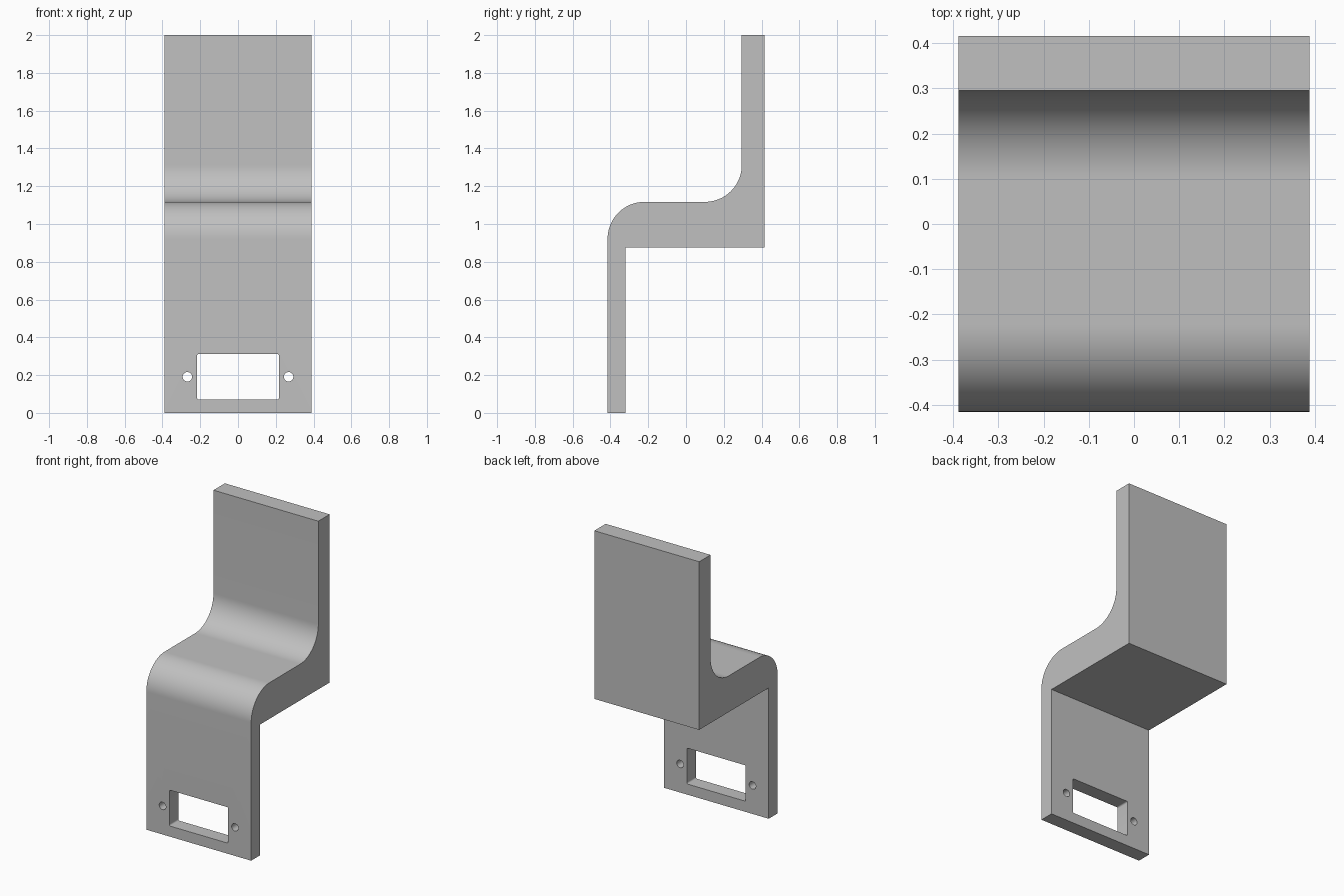
import bpy
import bmesh
import math
from mathutils import Vector

cube = bpy.data.objects.get("Cube")
if cube:
    bpy.data.objects.remove(cube, do_unlink=True)

WIDTH = 0.776
BACK, FRONT = 0.415, -0.415
SHELF_TOP, SHELF_BOTTOM = 1.117, 0.875
BEND = 0.195

grey = bpy.data.materials.new("plain_grey")
grey.use_nodes = True
grey.diffuse_color = (0.53, 0.53, 0.53, 1)
grey.node_tree.nodes["Principled BSDF"].inputs["Base Color"].default_value = grey.diffuse_color


def arc(cx, cy, r, start, end, steps):
    """Points along a circular arc, angles in degrees."""
    angles = [math.radians(start + (end - start) * i / steps) for i in range(steps + 1)]
    return [(cx + r * math.cos(a), cy + r * math.sin(a)) for a in angles]


def prism(name, outline, to_3d, direction):
    """Extrude a closed outline along a direction into a solid."""
    bm = bmesh.new()
    face = bm.faces.new([bm.verts.new(to_3d(u, v)) for u, v in outline])
    ext = bmesh.ops.extrude_face_region(bm, geom=[face])
    moved = [g for g in ext["geom"] if isinstance(g, bmesh.types.BMVert)]
    bmesh.ops.translate(bm, verts=moved, vec=Vector(direction))
    bmesh.ops.recalc_face_normals(bm, faces=bm.faces)
    mesh = bpy.data.meshes.new(name)
    bm.to_mesh(mesh)
    bm.free()
    mesh.materials.append(grey)
    obj = bpy.data.objects.new(name, mesh)
    bpy.context.collection.objects.link(obj)
    return obj


def cutter(name, outline):
    """Solid passing through the lower plate from front to back."""
    obj = prism(name, outline, lambda x, z: (x, FRONT - 0.1, z), (0, 0.3, 0))
    obj.hide_render = True
    return obj


# Stepped side profile with a rounded outer bend and a rounded inner bend
profile = [(-0.32, 0), (-0.32, SHELF_BOTTOM), (BACK, SHELF_BOTTOM), (BACK, 2), (0.295, 2)]
profile += arc(0.295 - BEND, SHELF_TOP + BEND, BEND, 0, -90, 24)
profile += arc(FRONT + BEND, SHELF_TOP - BEND, BEND, 90, 180, 24)
profile.append((FRONT, 0))
bracket = prism("stepped_bracket", profile, lambda y, z: (-WIDTH / 2, y, z), (WIDTH, 0, 0))

# Rectangular window with slightly rounded corners
half_w, half_h, r = 0.218, 0.12, 0.01
window = []
for sx, sz, start in ((1, 1, 0), (-1, 1, 90), (-1, -1, 180), (1, -1, 270)):
    window += arc(sx * (half_w - r), 0.191 + sz * (half_h - r), r, start, start + 90, 4)
cutters = [cutter("window_cutter", window)]

# Screw holes on either side of the window
for side, x in (("left", 0.268), ("right", -0.268)):
    cutters.append(cutter(side + "_hole_cutter", arc(x, 0.191, 0.025, 0, 345, 23)))

# Cut the openings and bake them into the bracket
for c in cutters:
    mod = bracket.modifiers.new(c.name, "BOOLEAN")
    mod.operation = "DIFFERENCE"
    mod.solver = "EXACT"
    mod.object = c
bpy.context.view_layer.update()
cut_mesh = bpy.data.meshes.new_from_object(bracket.evaluated_get(bpy.context.evaluated_depsgraph_get()))
bracket.modifiers.clear()
bracket.data = cut_mesh
for c in cutters:
    bpy.data.objects.remove(c, do_unlink=True)

# Smooth bends with crisp edges
bpy.ops.object.select_all(action="DESELECT")
bracket.select_set(True)
bpy.context.view_layer.objects.active = bracket
bpy.ops.object.shade_smooth_by_angle(angle=math.radians(30))
